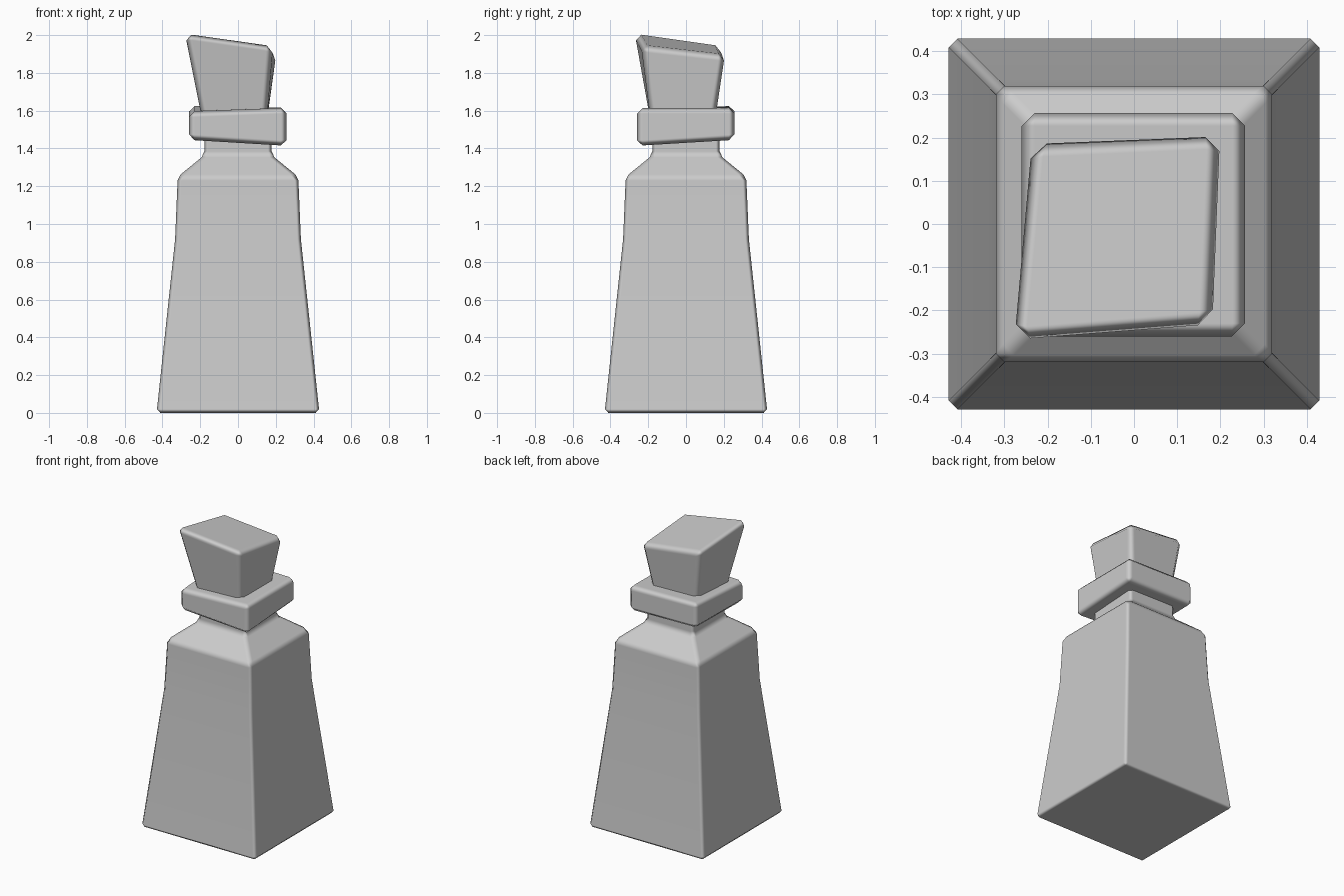
import bpy

if "Cube" in bpy.data.objects:
    bpy.data.objects.remove(bpy.data.objects["Cube"])


def loft(name, rings, bevel):
    """Stack of four-cornered rings, capped, chamfered and smooth shaded."""
    verts = [v for ring in rings for v in ring]
    n = len(rings)
    faces = [(3, 2, 1, 0), tuple(range(4 * n - 4, 4 * n))]
    for r in range(n - 1):
        for i in range(4):
            j = (i + 1) % 4
            faces.append((4 * r + i, 4 * r + j, 4 * r + 4 + j, 4 * r + 4 + i))
    mesh = bpy.data.meshes.new(name)
    mesh.from_pydata(verts, [], faces)
    for p in mesh.polygons:
        p.use_smooth = True
    obj = bpy.data.objects.new(name, mesh)
    bpy.context.collection.objects.link(obj)
    mod = obj.modifiers.new("edge_chamfer", 'BEVEL')
    mod.width = bevel
    mod.segments = 1
    mod.limit_method = 'ANGLE'
    mod.angle_limit = 0.4
    mod.harden_normals = True
    return obj


def square(lo, hi, z):
    """Square ring from lo to hi; z is one height or one per corner."""
    zs = z if isinstance(z, tuple) else (z,) * 4
    xy = [(lo, lo), (hi, lo), (hi, hi), (lo, hi)]
    return [(x, y, h) for (x, y), h in zip(xy, zs)]


# Flared square bottle with shoulder and neck
profile = [(0.431, 0), (0.333, 0.92), (0.319, 1.25), (0.178, 1.365), (0.178, 1.5)]
loft("bottle_body", [square(-h, h, z) for h, z in profile], 0.02)

# Slightly crooked collar around the neck
loft("neck_collar", [
    square(-0.26, 0.257, (1.445, 1.412, 1.445, 1.452)),
    square(-0.26, 0.257, (1.595, 1.615, 1.615, 1.627)),
], 0.03)

# Lopsided stopper, wider at its slanted top
loft("stopper", [
    square(-0.187, 0.152, 1.54),
    [(-0.284, -0.274, 2.012), (0.184, -0.236, 1.945),
     (0.204, 0.208, 1.895), (-0.241, 0.188, 1.945)],
], 0.034)
